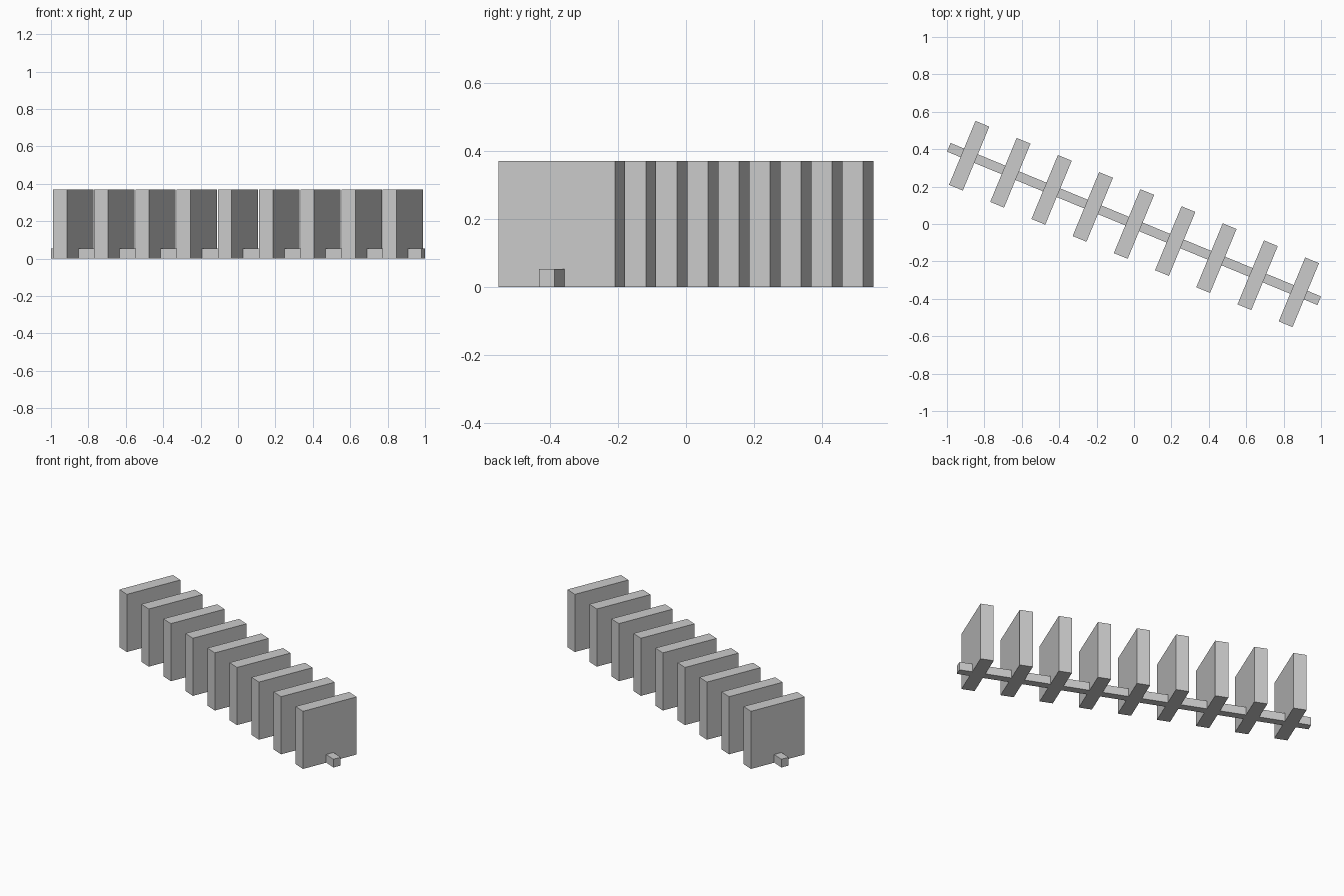
import bpy
from math import radians
from mathutils import Matrix

cube = bpy.data.objects.get("Cube")
if cube:
    bpy.data.objects.remove(cube, do_unlink=True)

# Single flat grey
GREY = (0.6, 0.6, 0.6, 1.0)
grey = bpy.data.materials.new("light_grey")
grey.use_nodes = True
grey.diffuse_color = GREY
grey.node_tree.nodes["Principled BSDF"].inputs["Base Color"].default_value = GREY

# The whole row runs diagonally across the ground
TURN = Matrix.Rotation(radians(-22.5), 4, "Z")


def box(name, along, size):
    """Box standing on the ground, placed by its distance along the row."""
    bpy.ops.mesh.primitive_cube_add(size=1)
    ob = bpy.context.object
    ob.name = name
    ob.data.transform(Matrix.Diagonal((*size, 1)))
    ob.matrix_world = TURN @ Matrix.Translation((along, 0, size[2] / 2))
    ob.data.materials.append(grey)
    return ob


# Low connecting rail
box("base_rail", 0, (2.144, 0.05, 0.053))

# Evenly spaced upright slabs
COUNT, SPACING = 9, 0.2385
for i in range(COUNT):
    box(f"upright_slab_{i + 1}", (i - (COUNT - 1) / 2) * SPACING, (0.08, 0.37, 0.37))
